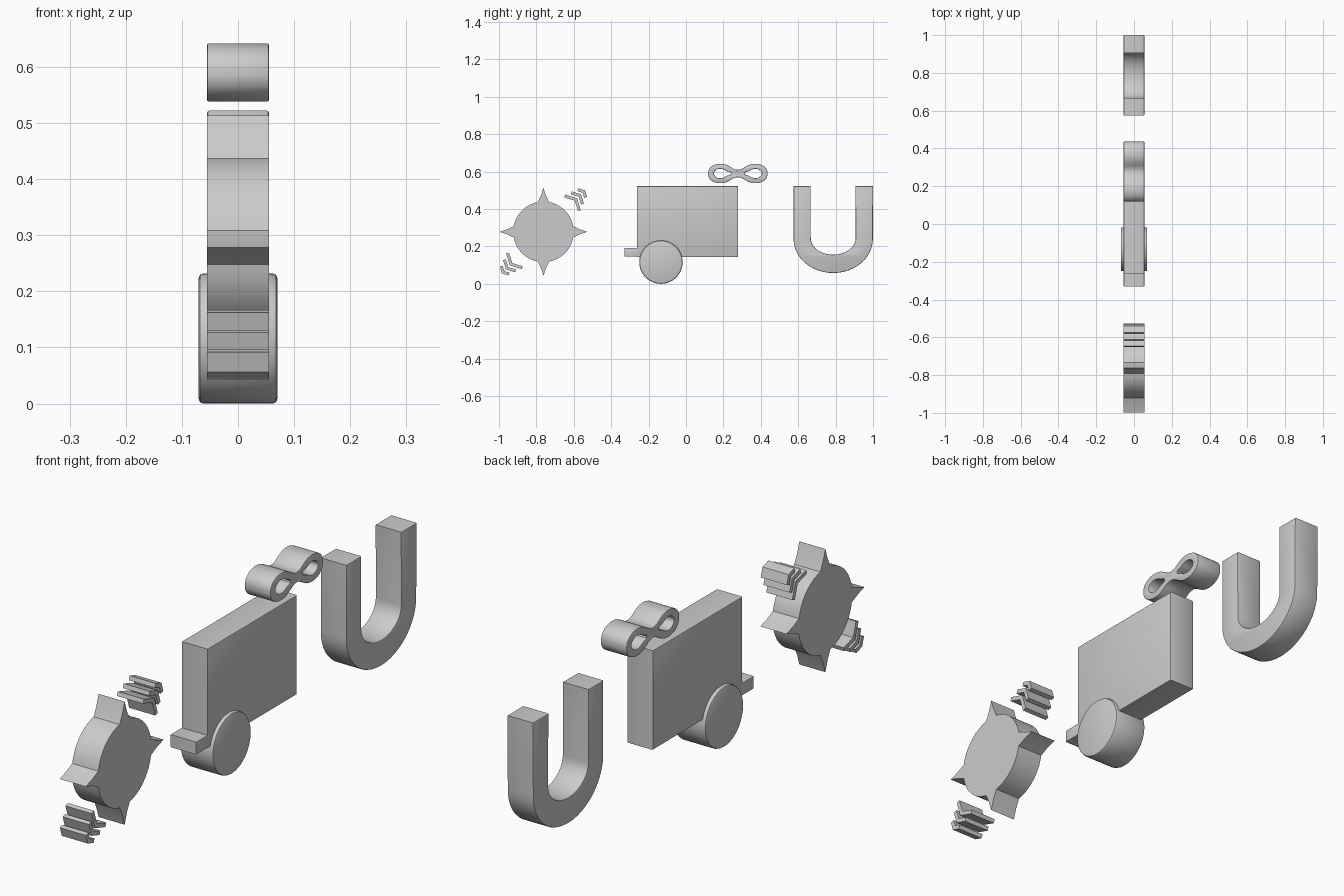
import bpy, bmesh
from math import sin, cos, pi, radians

if "Cube" in bpy.data.objects:
    bpy.data.objects.remove(bpy.data.objects["Cube"])

HALF = 0.055  # half thickness of the flat cut-outs


def cutout(name, loops, half=HALF, bevel=0.0, smooth=False):
    """Extrude closed (y, z) loops along x; inner loops become holes."""
    cu = bpy.data.curves.new(name, 'CURVE')
    cu.dimensions = '2D'
    cu.fill_mode = 'BOTH'
    cu.extrude = half - bevel
    cu.bevel_depth = bevel
    cu.bevel_resolution = 1
    cu.offset = -bevel
    cu.resolution_u = 4
    for pts in loops:
        if smooth:
            sp = cu.splines.new('BEZIER')
            sp.bezier_points.add(len(pts) - 1)
            for bp, (y, z) in zip(sp.bezier_points, pts):
                bp.co = (y, z, 0)
                bp.handle_left_type = bp.handle_right_type = 'AUTO'
        else:
            sp = cu.splines.new('POLY')
            sp.points.add(len(pts) - 1)
            for p, (y, z) in zip(sp.points, pts):
                p.co = (y, z, 0, 1)
        sp.use_cyclic_u = True
    ob = bpy.data.objects.new(name, cu)
    bpy.context.collection.objects.link(ob)
    ob.rotation_euler = (pi / 2, 0, pi / 2)
    bpy.ops.object.select_all(action='DESELECT')
    ob.select_set(True)
    bpy.context.view_layer.objects.active = ob
    bpy.ops.object.convert(target='MESH')
    ob = bpy.context.view_layer.objects.active
    bm = bmesh.new()
    bm.from_mesh(ob.data)
    bmesh.ops.remove_doubles(bm, verts=bm.verts, dist=0.0002)
    bmesh.ops.recalc_face_normals(bm, faces=bm.faces)
    bm.to_mesh(ob.data)
    bm.free()
    bpy.ops.object.shade_smooth_by_angle(angle=radians(30))
    return ob


def arc(cy, cz, ry, rz, a0, a1, n):
    return [(cy + ry * cos(radians(a0 + (a1 - a0) * i / n)),
             cz + rz * sin(radians(a0 + (a1 - a0) * i / n))) for i in range(n + 1)]


def rect(y0, y1, z0, z1):
    return [(y0, z0), (y1, z0), (y1, z1), (y0, z1)]


def turn(pts, deg, cy, cz):
    c, s = cos(radians(deg)), sin(radians(deg))
    return [(cy + c * u - s * v, cz + s * u + c * v) for u, v in pts]


# compass disc: round plate with four spikes
CY, CZ, R = -0.762, 0.278, 0.162
quarter = [(0.159, -0.03), (0.195, -0.013), (0.235, 0), (0.195, 0.013), (0.159, 0.03)]
quarter += arc(0, 0, R, R, 17, 73, 7)
cutout("compass_disc", [[p for k in range(4) for p in turn(quarter, 90 * k, CY, CZ)]])

# chevron marks: three shrinking chevrons on opposite diagonals
A, T = radians(27.5), 0.016
for side, deg in (("upper", 45), ("lower", 225)):
    for i, (apex, reach) in enumerate(((0.254, 0.059), (0.284, 0.046), (0.314, 0.033))):
        tip = apex - reach * sin(A) / cos(A)
        iu, iv = tip - T * cos(A), reach - T * sin(A)
        shape = [(apex, 0), (tip, reach), (iu, iv), (apex - T / cos(A), 0), (iu, -iv), (tip, -reach)]
        cutout(f"chevron_{side}_{i + 1}", [turn(shape, deg, CY, CZ)])

# cart body, hitch block and wheel
cutout("cart_body", [rect(-0.262, 0.278, 0.143, 0.522)], bevel=0.004)
cutout("cart_hitch", [rect(-0.33, -0.25, 0.145, 0.193)], bevel=0.003)
cutout("cart_wheel", [arc(-0.134, 0.116, 0.116, 0.116, 0, 348.75, 31)], half=0.07, bevel=0.008)

# infinity loop with two teardrop holes
IY, IZ = 0.277, 0.59
top = [(0, 0.02), (0.02, 0.024), (0.042, 0.037), (0.065, 0.048), (0.092, 0.052),
       (0.12, 0.048), (0.144, 0.035), (0.156, 0.018)]
right = [(0.159, 0)]
half_outline = top[1:] + right + [(y, -z) for y, z in reversed(top)]
outer = half_outline + [(-y, -z) for y, z in half_outline]
tear = [(0.06, 0.013), (0.078, 0.022), (0.096, 0.025), (0.115, 0.019)]
hole = [(0.037, 0)] + tear + [(0.128, 0)] + [(y, -z) for y, z in reversed(tear)]
cutout("infinity_loop",
       [[(IY + s * y, IZ + z) for y, z in loop] for loop, s in ((outer, 1), (hole, 1), (hole, -1))],
       bevel=0.003, smooth=True)

# u-shaped magnet
MY = 0.787
u_shape = [(0.575, 0.522)] + arc(MY, 0.24, 0.212, 0.182, 180, 360, 24) + [(1.0, 0.522), (0.906, 0.522)]
u_shape += arc(MY, 0.243, 0.12, 0.087, 360, 180, 20) + [(0.666, 0.522)]
cutout("u_magnet", [u_shape], bevel=0.004)
